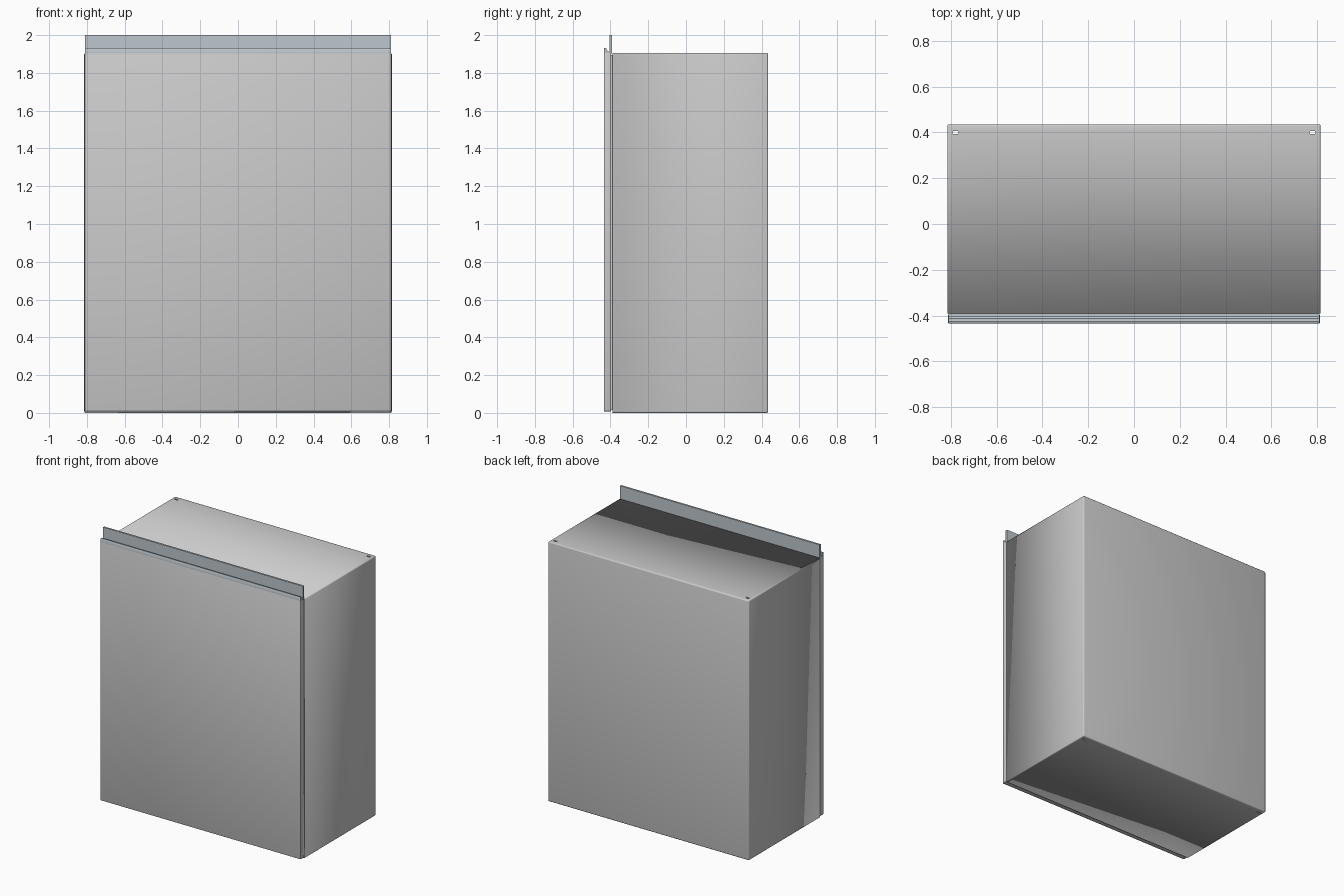
import bpy, bmesh, math

if "Cube" in bpy.data.objects:
    bpy.data.objects.remove(bpy.data.objects["Cube"])

BLUE_GREY = bpy.data.materials.new("blue_grey_trim")
BLUE_GREY.diffuse_color = (0.52, 0.57, 0.61, 1)
BLUE_GREY.use_nodes = True
BLUE_GREY.node_tree.nodes["Principled BSDF"].inputs["Base Color"].default_value = BLUE_GREY.diffuse_color


def add_object(name, bm):
    bmesh.ops.recalc_face_normals(bm, faces=bm.faces)
    mesh = bpy.data.meshes.new(name)
    bm.to_mesh(mesh)
    bm.free()
    ob = bpy.data.objects.new(name, mesh)
    bpy.context.collection.objects.link(ob)
    return ob


def box(x0, x1, y0, y1, z0, z1):
    bm = bmesh.new()
    bmesh.ops.create_cube(bm, size=1)
    for v in bm.verts:
        v.co.x = (x0 + x1) / 2 + v.co.x * (x1 - x0)
        v.co.y = (y0 + y1) / 2 + v.co.y * (y1 - y0)
        v.co.z = (z0 + z1) / 2 + v.co.z * (z1 - z0)
    return bm


def prism(bm, points, offset):
    face = bm.faces.new([bm.verts.new(p) for p in points])
    res = bmesh.ops.extrude_face_region(bm, geom=[face], use_keep_orig=True)
    verts = [g for g in res["geom"] if isinstance(g, bmesh.types.BMVert)]
    bmesh.ops.translate(bm, vec=offset, verts=verts)


def shade(ob):
    bpy.ops.object.select_all(action='DESELECT')
    ob.select_set(True)
    bpy.context.view_layer.objects.active = ob
    bpy.ops.object.shade_smooth_by_angle(angle=math.radians(35))


# Folded sheet body: open front, rounded bends
FRONT = -0.39
bm = box(-0.815, 0.815, FRONT, 0.435, 0, 1.905)
front = [f for f in bm.faces if all(abs(v.co.y - FRONT) < 1e-5 for v in f.verts)]
bmesh.ops.delete(bm, geom=front, context='FACES_ONLY')
bends = [e for e in bm.edges if not e.is_boundary]
bmesh.ops.bevel(bm, geom=bends, offset=0.008, segments=3, profile=0.5, affect='EDGES')
body = add_object("cabinet_body", bm)
solid = body.modifiers.new("sheet_thickness", 'SOLIDIFY')
solid.thickness = 0.007
solid.offset = -1

# Mounting slots near the back corners
bm = bmesh.new()
for side in (-1, 1):
    pts = []
    for i in range(16):
        a = 2 * math.pi * (i + 0.5) / 16
        shift = math.copysign(0.0075, math.cos(a))
        pts.append((side * 0.78 + shift + 0.0065 * math.cos(a),
                    0.40 + 0.0065 * math.sin(a), -0.1))
    prism(bm, pts, (0, 0, 2.1))
cutter = add_object("slot_cutter", bm)
cutter.hide_render = True
cutter.hide_viewport = True
cut = body.modifiers.new("slots", 'BOOLEAN')
cut.operation = 'DIFFERENCE'
cut.solver = 'EXACT'
cut.object = cutter
shade(body)

# Front door, set slightly in front of the body
bm = box(-0.812, 0.812, -0.435, -0.396, 0.008, 1.905)
bmesh.ops.bevel(bm, geom=bm.edges[:], offset=0.003, segments=2, profile=0.5, affect='EDGES')
shade(add_object("door_panel", bm))

# Thin recessed seal closing the gap behind the door
add_object("door_seal", box(-0.80, 0.80, -0.397, -0.385, 0.015, 1.895))

# Top trim: front lip, sloping channel and upright flange
profile = [(-0.435, 1.903), (-0.435, 1.928), (-0.433, 1.931), (-0.425, 1.931),
           (-0.421, 1.927), (-0.413, 1.913), (-0.405, 1.911), (-0.405, 2.0),
           (-0.391, 2.0), (-0.391, 1.903)]
bm = bmesh.new()
prism(bm, [(-0.81, y, z) for y, z in profile], (1.62, 0, 0))
trim = add_object("top_trim", bm)
trim.data.materials.append(BLUE_GREY)
shade(trim)
